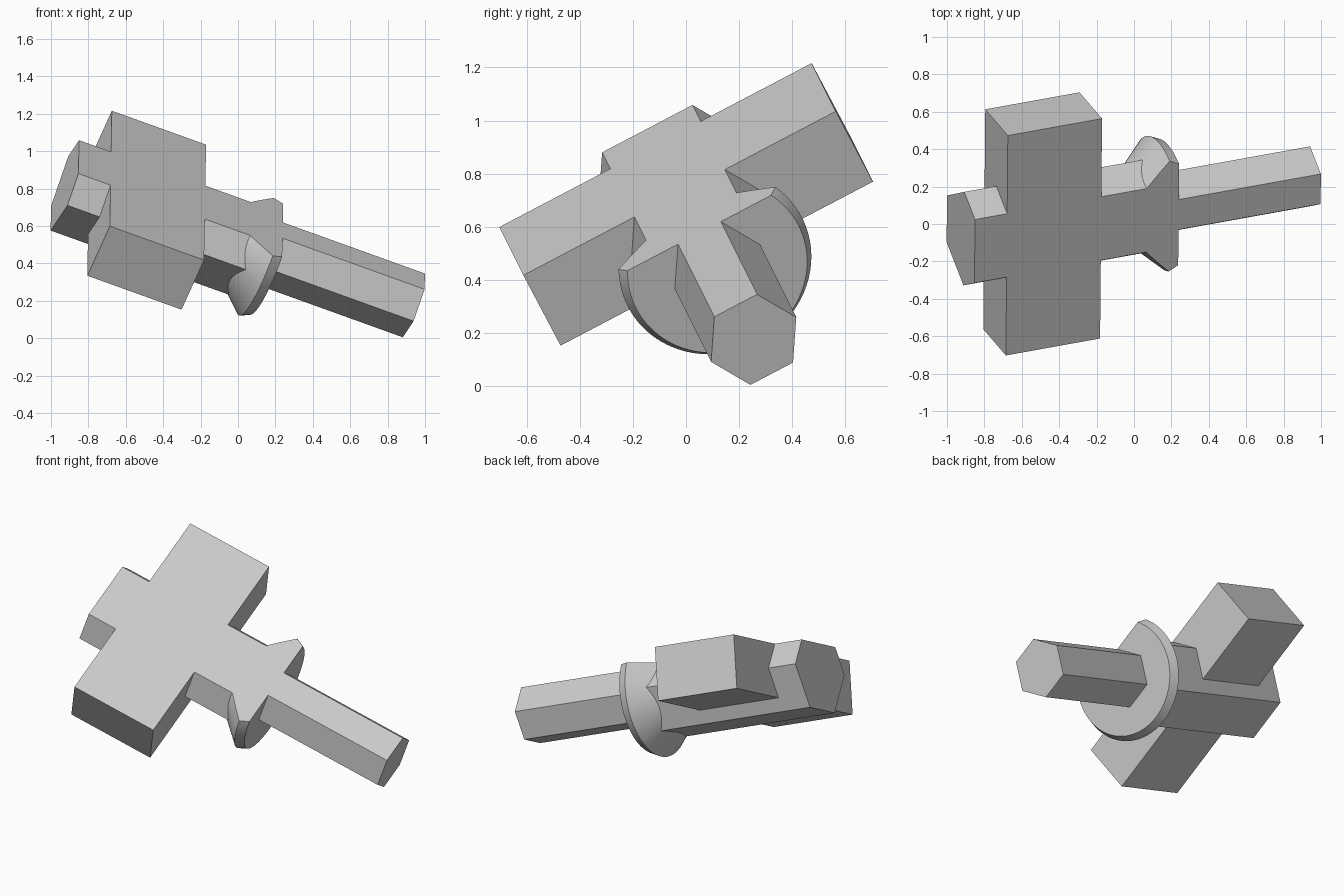
import bpy, bmesh, math
from mathutils import Matrix, Vector

cube = bpy.data.objects.get("Cube")
if cube:
    bpy.data.objects.remove(cube, do_unlink=True)

grey = bpy.data.materials.new("plain grey")
grey.use_nodes = True
grey.diffuse_color = (0.6, 0.6, 0.6, 1)
grey.node_tree.nodes["Principled BSDF"].inputs["Base Color"].default_value = (0.6, 0.6, 0.6, 1)


def make_object(name, bm):
    bmesh.ops.recalc_face_normals(bm, faces=bm.faces)
    mesh = bpy.data.meshes.new(name)
    bm.to_mesh(mesh)
    bm.free()
    mesh.materials.append(grey)
    obj = bpy.data.objects.new(name, mesh)
    bpy.context.collection.objects.link(obj)
    return obj


def turned(name, profile, sides):
    """Solid around the x axis from (position, radius) pairs, corners on the y axis."""
    bm = bmesh.new()
    rings = []
    for x, r in profile:
        angles = [2 * math.pi * i / sides for i in range(sides)]
        rings.append([bm.verts.new((x, r * math.cos(t), r * math.sin(t))) for t in angles])
    for low, high in zip(rings, rings[1:]):
        for i in range(sides):
            j = (i + 1) % sides
            bm.faces.new((low[i], low[j], high[j], high[i]))
    bm.faces.new(rings[0])
    bm.faces.new(rings[-1])
    return make_object(name, bm)


def block(name, low, high):
    bm = bmesh.new()
    bmesh.ops.create_cube(bm, size=1)
    low, high = Vector(low), Vector(high)
    bmesh.ops.scale(bm, vec=high - low, verts=bm.verts)
    bmesh.ops.translate(bm, vec=(low + high) / 2, verts=bm.verts)
    return make_object(name, bm)


def combine(target, tool, operation):
    mod = target.modifiers.new(operation.lower(), "BOOLEAN")
    mod.operation = operation
    mod.solver = "EXACT"
    mod.object = tool
    tool.hide_render = True
    bpy.context.view_layer.objects.active = target
    bpy.ops.object.modifier_apply(modifier=mod.name)
    bpy.data.objects.remove(tool, do_unlink=True)


FLAT = 0.156  # height of the shared flat above the axis

# Hexagonal body, crossbar, flange and rod joined into one solid
part = turned("flanged_hex_fitting", [(-1.139, 0.282), (0.0, 0.282)], 6)
crossbar = block("crossbar", (-0.954, -0.664, -0.167), (-0.411, 0.664, 0.3))
flange = turned("flange", [(-0.2, 0.2), (-0.018, 0.368), (0.036, 0.343)], 96)
rod = turned("rod", [(-0.1, 0.181), (0.855, 0.181)], 6)
for piece in (crossbar, flange, rod):
    combine(part, piece, "UNION")

# One long flat sliced across every piece
combine(part, block("flat_cutter", (-2, -2, FLAT), (2, 2, 1)), "DIFFERENCE")

# Tilt the part into its resting pose
along = Vector((0.928, 0.167, -0.334)).normalized()
up = along.cross(Vector((0.01, 0.886, 0.464))).normalized()
across = up.cross(along)
pose = Matrix((along, across, up)).transposed().to_4x4()
pose.translation = (0.147, 0.112, 0.461)
part.data.transform(pose)

bpy.ops.object.select_all(action="DESELECT")
part.select_set(True)
bpy.context.view_layer.objects.active = part
bpy.ops.object.shade_smooth_by_angle(angle=math.radians(15))
